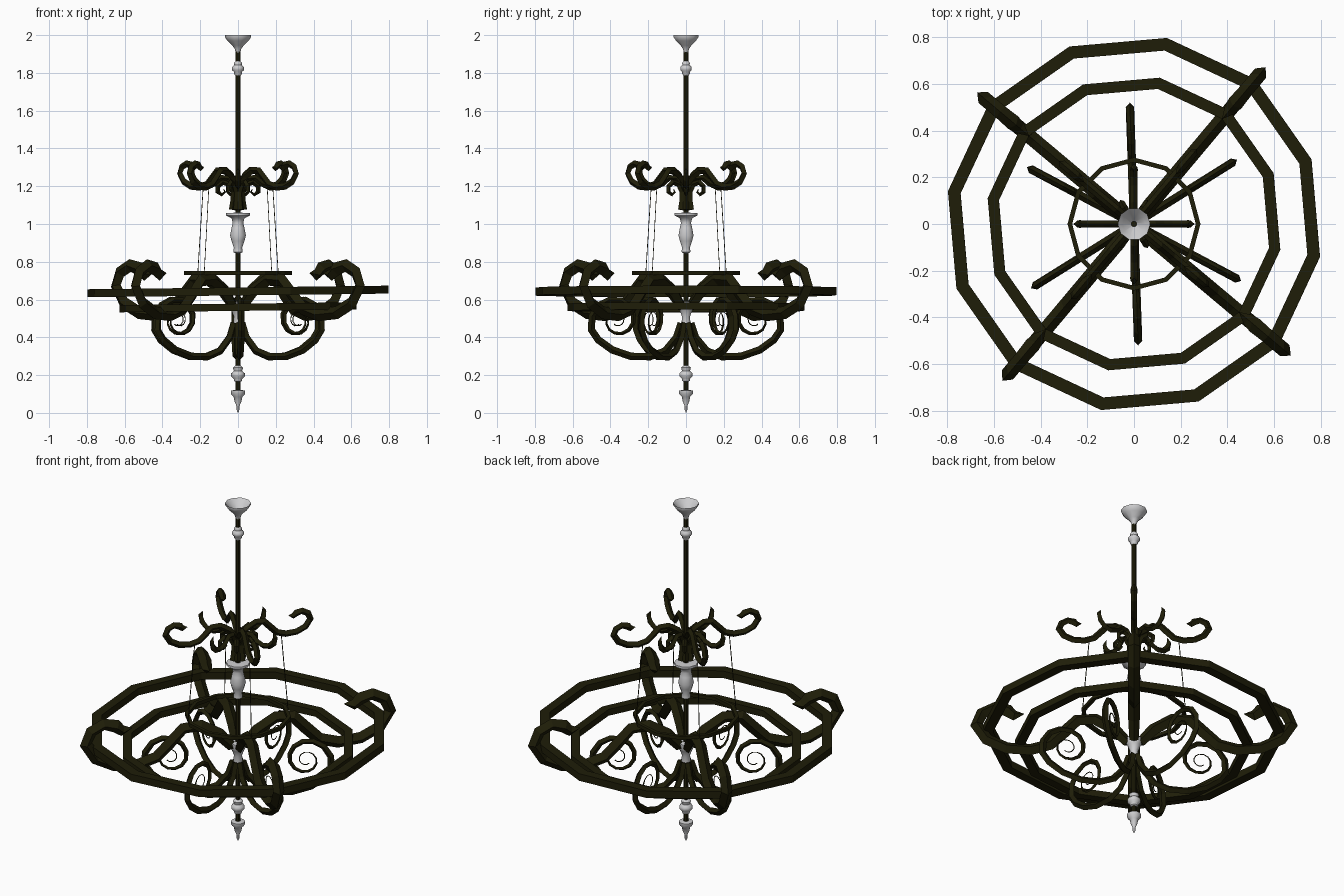
import bpy, bmesh, math
from mathutils import Matrix, Vector

if "Cube" in bpy.data.objects:
    bpy.data.objects.remove(bpy.data.objects["Cube"])


def material(name, color):
    m = bpy.data.materials.new(name)
    m.diffuse_color = (*color, 1)
    m.use_nodes = True
    m.node_tree.nodes["Principled BSDF"].inputs["Base Color"].default_value = m.diffuse_color
    return m


IRON = material("dark olive iron", (0.0135, 0.0125, 0.0025))
SILVER = material("pale silver", (0.62, 0.62, 0.63))


def finish(name, bm, mat, smooth=False):
    bmesh.ops.recalc_face_normals(bm, faces=bm.faces)
    for f in bm.faces:
        f.smooth = smooth
    for e in bm.edges:
        e.smooth = len(e.link_faces) == 2 and e.calc_face_angle() < math.radians(50)
    me = bpy.data.meshes.new(name)
    bm.to_mesh(me)
    bm.free()
    me.materials.append(mat)
    ob = bpy.data.objects.new(name, me)
    bpy.context.collection.objects.link(ob)
    return ob


def lathe(name, profile, mat, sides=10, closed=False, turn=0.0):
    """Revolve (radius, height) points about z."""
    bm = bmesh.new()
    rows = []
    for i in range(sides):
        a = turn + math.tau * i / sides
        rows.append([bm.verts.new((r * math.cos(a), r * math.sin(a), z)) for r, z in profile])
    n = len(profile)
    for i in range(sides):
        p, q = rows[i], rows[(i + 1) % sides]
        for j in range(n if closed else n - 1):
            k = (j + 1) % n
            bm.faces.new((p[j], q[j], q[k], p[k]))
    bmesh.ops.remove_doubles(bm, verts=bm.verts, dist=1e-5)
    return finish(name, bm, mat, mat == SILVER)


def arms(name, path, half, scales, angles, mat=IRON):
    """Sweep a diamond section along an (r, z) path, then copy it around z."""
    bm = bmesh.new()
    n = len(path)
    for deg in angles:
        rot = Matrix.Rotation(math.radians(deg), 3, 'Z')
        rings = []
        for i, (r, z) in enumerate(path):
            a, b = path[max(i - 1, 0)], path[min(i + 1, n - 1)]
            t = Vector((b[0] - a[0], 0, b[1] - a[1])).normalized()
            nrm = Vector((-t.z, 0, t.x)) * 1.1
            side = Vector((0, 1, 0))
            h = half * max(scales[i], 0.02)
            c = Vector((r, 0, z))
            rings.append([bm.verts.new(rot @ (c + d * h)) for d in (nrm, side, -nrm, -side)])
        for p, q in zip(rings, rings[1:]):
            for j in range(4):
                k = (j + 1) % 4
                bm.faces.new((p[j], p[k], q[k], q[j]))
        bm.faces.new(rings[0])
        bm.faces.new(rings[-1])
    return finish(name, bm, mat)


def band(name, outer, inner, z0, z1, turn, tilt=0.0):
    """Flat twelve-sided hoop."""
    zc = (z0 + z1) / 2
    prof = [(outer, z0 - zc), (outer, z1 - zc), (inner, z1 - zc), (inner, z0 - zc)]
    ob = lathe(name, prof, IRON, 12, True, math.radians(turn))
    ob.location.z = zc
    ob.rotation_euler.y = tilt


DIAGONAL = [50, 140, 230, 320]

# Central rod and turned silver fittings
lathe("central_rod", [(0, 0.1), (0.014, 0.1), (0.014, 1.92), (0, 1.92)], IRON, 8)
lathe("ceiling_canopy", [(0.012, 1.9), (0.016, 1.925), (0.03, 1.945), (0.056, 1.97),
                         (0.07, 1.99), (0.07, 2.0), (0.05, 1.98), (0.012, 1.935)], SILVER)
lathe("upper_knob", [(0.014, 1.785), (0.021, 1.795), (0.021, 1.805), (0.032, 1.815), (0.032, 1.83),
                     (0.02, 1.842), (0.022, 1.852), (0.014, 1.862)], SILVER)
lathe("baluster", [(0.014, 0.845), (0.025, 0.852), (0.022, 0.875), (0.034, 0.91), (0.042, 0.94),
                   (0.034, 0.98), (0.028, 1.005), (0.034, 1.03), (0.064, 1.045), (0.064, 1.058),
                   (0.014, 1.06)], SILVER)
lathe("lower_hub", [(0.014, 0.45), (0.026, 0.46), (0.022, 0.51), (0.036, 0.545),
                    (0.042, 0.555), (0.042, 0.585), (0.014, 0.59)], SILVER)
lathe("lower_knob", [(0.014, 0.165), (0.022, 0.17), (0.022, 0.18), (0.036, 0.193), (0.036, 0.21),
                     (0.022, 0.222), (0.027, 0.24), (0.014, 0.25)], SILVER)
lathe("bottom_finial", [(0, 0), (0.007, 0.015), (0.007, 0.035), (0.018, 0.06), (0.023, 0.085),
                        (0.038, 0.1), (0.038, 0.118), (0.014, 0.122)], SILVER)

# Hoops
band("outer_hoop", 0.81, 0.755, 0.622, 0.664, 50, -0.012)
band("inner_hoop", 0.637, 0.588, 0.54, 0.578, 50, -0.012)
band("small_hoop", 0.285, 0.265, 0.73, 0.75, 0)

# Large and small S-shaped arms with hooked, barbed ends share one shape
hook = [(0.015, 1.215), (0.05, 1.255), (0.1, 1.285), (0.145, 1.282), (0.18, 1.245), (0.215, 1.21),
        (0.265, 1.195), (0.325, 1.2), (0.375, 1.225), (0.402, 1.268), (0.388, 1.302),
        (0.355, 1.319), (0.322, 1.31), (0.305, 1.295), (0.28, 1.3)]
hook_scale = [0.8] + [1.0] * 11 + [1.1, 0.9, 0]
arms("upper_hook_arms", hook, 0.017, hook_scale, DIAGONAL)
big = [(r * 2.1, 0.53 + (z - 1.2) * 2.1) for r, z in hook]
arms("lower_hook_arms", big, 0.031, hook_scale, DIAGONAL)

# Short upturned horns of the upper tier
horn = [(0.015, 1.18), (0.05, 1.24), (0.09, 1.245), (0.125, 1.215), (0.165, 1.2),
        (0.205, 1.208), (0.235, 1.235), (0.245, 1.27), (0.23, 1.3)]
arms("upper_horns", horn, 0.015, [1] * 6 + [1.1, 0.9, 0], [0, 90, 180, 270])

# Little curls around the rod
curl = [(0.03, 1.075), (0.022, 1.12), (0.024, 1.17), (0.045, 1.21), (0.08, 1.222),
        (0.107, 1.2), (0.107, 1.17), (0.085, 1.155), (0.068, 1.17), (0.076, 1.185)]
arms("rod_curls", curl, 0.014, [1.2, 1.2, 1, 1, 1, 0.9, 0.8, 0.6, 0.4, 0.1],
     [60 * i for i in range(6)])

# Lower arms that sweep out and wind into a thin spiral
scroll = [(0.025, 0.475), (0.05, 0.4), (0.11, 0.328), (0.19, 0.298), (0.29, 0.299),
          (0.39, 0.333), (0.465, 0.387)]
for i in range(24):
    deg = -20 + 30 * i
    rho = 0.145 * 0.5 ** ((deg + 20) / 280)
    a = math.radians(deg)
    scroll.append((0.365 + rho * math.cos(a), 0.49 + rho * math.sin(a)))
scroll_scale = [1.0] * 8 + [max(0.14, 0.95 - 0.06 * i) for i in range(23)]
arms("spiral_arms", scroll, 0.018, scroll_scale, [32 + 60 * i for i in range(6)])

# Thin wires from the upper arms to the small hoop
arms("hanging_wires", [(0.24, 1.2), (0.278, 0.74)], 0.0022, [1, 1], DIAGONAL)
